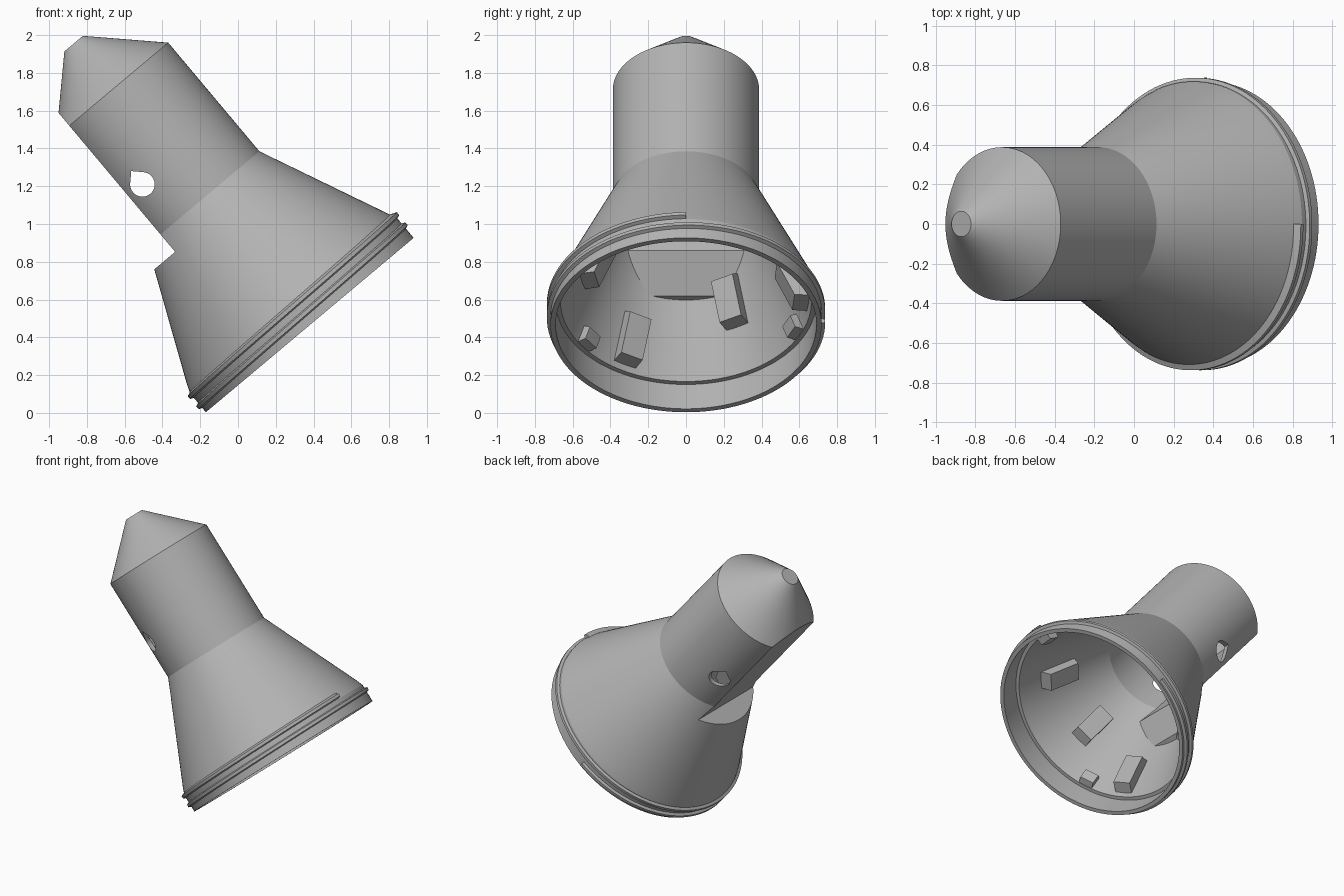
import bpy, bmesh, math
from mathutils import Matrix, Vector

cube = bpy.data.objects.get("Cube")
if cube:
    bpy.data.objects.remove(cube, do_unlink=True)

# One plain grey for the whole housing
grey = bpy.data.materials.new("plain grey")
grey.use_nodes = True
COLOR = (0.45, 0.45, 0.45, 1)
grey.diffuse_color = COLOR
grey.node_tree.nodes["Principled BSDF"].inputs["Base Color"].default_value = COLOR

# The parts are made upright, then tilted together
TILT = Matrix.Translation((0.38, 0, 0.465)) @ Matrix.Rotation(math.radians(-40), 4, 'Y')


def finish(bm, name):
    bmesh.ops.recalc_face_normals(bm, faces=bm.faces)
    mesh = bpy.data.meshes.new(name)
    bm.to_mesh(mesh)
    bm.free()
    mesh.materials.append(grey)
    obj = bpy.data.objects.new(name, mesh)
    bpy.context.collection.objects.link(obj)
    return obj


def lathe(name, profile, segments=128):
    """Closed solid from (radius, height) points between two flat ends."""
    bm = bmesh.new()
    rings = []
    for r, h in profile:
        rings.append([bm.verts.new((r * math.cos(a), r * math.sin(a), h))
                      for a in (math.tau * i / segments for i in range(segments))])
    for low, high in zip(rings, rings[1:]):
        for i in range(segments):
            j = (i + 1) % segments
            bm.faces.new((low[i], low[j], high[j], high[i]))
    bm.faces.new(rings[0])
    bm.faces.new(rings[-1])
    return finish(bm, name)


def prism(name, outline, width, angle=0):
    """Outline in the x-z plane, extruded along y, turned about the axis."""
    bm = bmesh.new()
    face = bm.faces.new([bm.verts.new((x, -width / 2, z)) for x, z in outline])
    out = bmesh.ops.extrude_face_region(bm, geom=[face])
    moved = [g for g in out["geom"] if isinstance(g, bmesh.types.BMVert)]
    bmesh.ops.translate(bm, vec=Vector((0, width, 0)), verts=moved)
    bm.transform(Matrix.Rotation(math.radians(angle), 4, 'Z'))
    return finish(bm, name)


def cut(target, cutter):
    mod = target.modifiers.new("cut", 'BOOLEAN')
    mod.operation = 'DIFFERENCE'
    mod.solver = 'EXACT'
    mod.object = cutter
    bpy.context.view_layer.update()
    graph = bpy.context.evaluated_depsgraph_get()
    mesh = bpy.data.meshes.new_from_object(target.evaluated_get(graph))
    target.modifiers.clear()
    target.data = mesh
    bpy.data.objects.remove(cutter, do_unlink=True)


# Outer body with the flat side cut above the step
housing = lathe("housing", [(0.718, 0), (0.718, 0.13), (0.7, 0.177), (0.387, 0.876),
                            (0.387, 1.627), (0.064, 1.945)])
cut(housing, prism("flat_cutter", [(-1, 0.755), (-0.297, 0.755), (-0.297, 2.2), (-1, 2.2)], 2))

# Cavity with a ledge near the rim and a sloped shelf under the step
cavity = lathe("cavity", [(0.69, -0.1), (0.69, 0.168), (0.665, 0.168), (0.355, 0.876),
                          (0.355, 1.61), (0.05, 1.91)])
cut(cavity, prism("shelf", [(-1, 0.58), (-0.45, 0.58), (-0.275, 0.745), (-0.275, 2.2), (-1, 2.2)], 2))
cut(housing, cavity)

# Teardrop hole through both side walls
R = 0.065
drop = [(-0.2 + R * math.cos(a), 1.14 + R * math.sin(a))
        for a in (math.radians(135 + 270 * i / 24) for i in range(25))]
drop.append((-0.2, 1.14 + R * math.sqrt(2)))
cut(housing, prism("teardrop_cutter", drop, 2))


def wall(h):
    return 0.665 - 0.438 * (h - 0.168)


def block(name, angle, low, high, depth, width):
    top = high - depth * 0.7
    return prism(name, [(wall(low) + 0.015, low), (wall(low) - depth, low),
                        (wall(top) - depth, top), (wall(high) + 0.015, high)], width, angle)


parts = [housing]

# Mounting blocks on the inner wall
for i, (angle, low) in enumerate([(210, 0.2), (310, 0.34), (95, 0.2), (151, 0.4), (258, 0.4)]):
    parts.append(block(f"mounting_block_{i + 1}", angle, low, low + 0.27, 0.08, 0.13))

# Small tabs above the ledge
for i in range(3):
    parts.append(block(f"ledge_tab_{i + 1}", 115 + 120 * i, 0.17, 0.27, 0.05, 0.1))

# Helical thread around the rim
bm = bmesh.new()
SECTION = [(0.7, 0.024), (0.737, 0.01), (0.737, -0.01), (0.7, -0.024)]
STEPS, TURNS, PITCH = 200, 1.75, 0.07
rows = []
for i in range(STEPS + 1):
    turn = TURNS * i / STEPS
    a = -math.tau * turn
    rows.append([bm.verts.new((r * math.cos(a), r * math.sin(a), 0.152 - PITCH * turn + h))
                 for r, h in SECTION])
for p, q in zip(rows, rows[1:]):
    for k in range(4):
        n = (k + 1) % 4
        bm.faces.new((p[k], p[n], q[n], q[k]))
bm.faces.new(rows[0])
bm.faces.new(rows[-1])
parts.append(finish(bm, "rim_thread"))

# Tilt and shade everything
bpy.ops.object.select_all(action='DESELECT')
for obj in parts:
    obj.data.transform(TILT)
    obj.select_set(True)
bpy.context.view_layer.objects.active = housing
bpy.ops.object.shade_smooth_by_angle(angle=math.radians(20))
